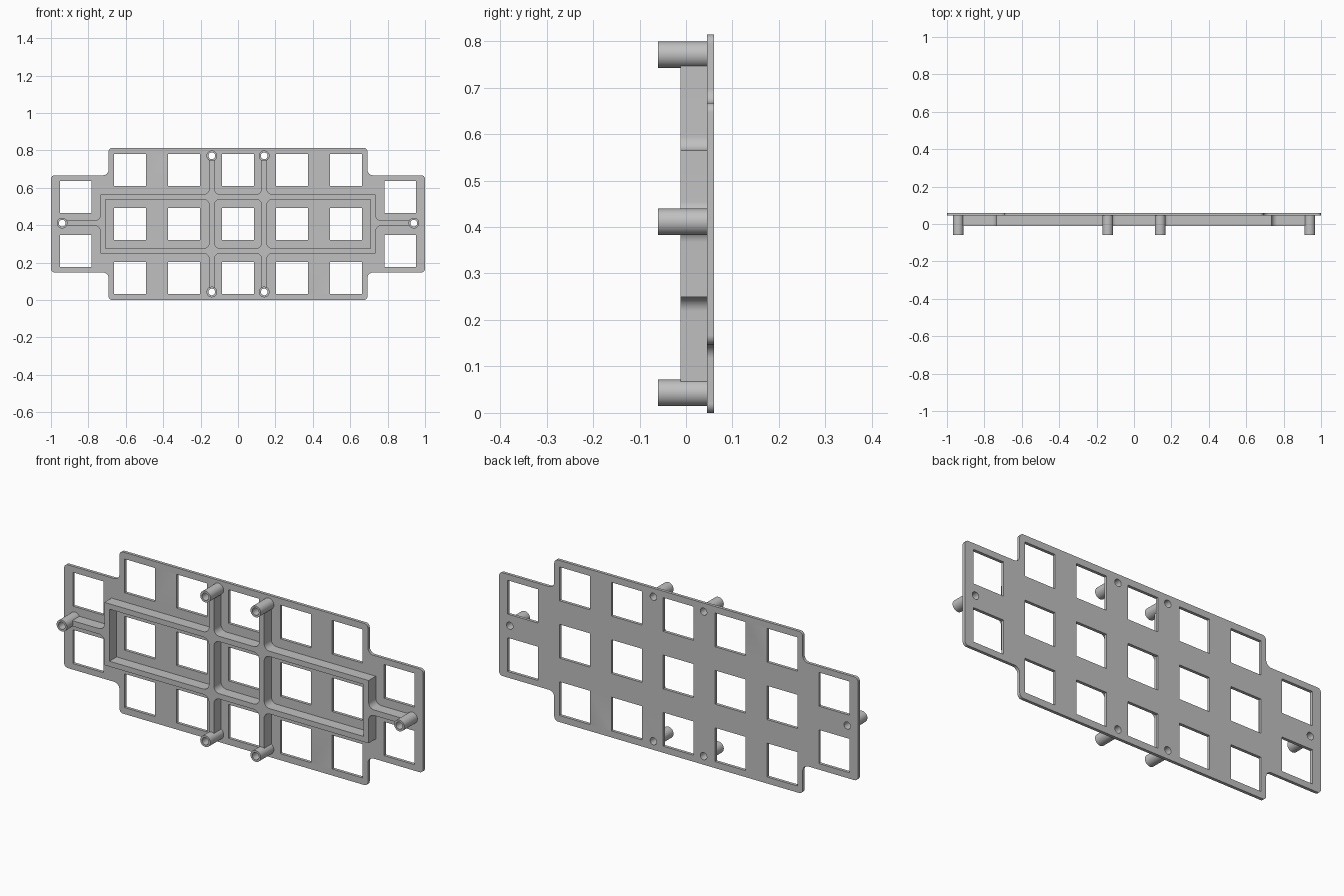
import bpy, bmesh
from math import pi, cos, sin, tan, radians
from mathutils import Vector

if "Cube" in bpy.data.objects:
    bpy.data.objects.remove(bpy.data.objects["Cube"], do_unlink=True)

GREY = (0.53, 0.53, 0.53, 1)
grey = bpy.data.materials.new("Matte grey")
grey.use_nodes = True
grey.diffuse_color = GREY
grey.node_tree.nodes["Principled BSDF"].inputs["Base Color"].default_value = GREY

MID = 0.407         # height of the horizontal centre line
PITCH = 0.289       # spacing of the windows
BOSS_X, BOSS_Z = 0.14, 0.364
SIDE_X = 0.94


def fillet(points, steps=8):
    """Round each (x, z, radius) corner of a closed polygon."""
    out = []
    for i, (x, z, r) in enumerate(points):
        p = Vector((x, z))
        if r == 0:
            out.append(p)
            continue
        a = (Vector(points[i - 1][:2]) - p).normalized()
        b = (Vector(points[(i + 1) % len(points)][:2]) - p).normalized()
        half = a.angle(b) / 2
        centre = p + (a + b).normalized() * (r / sin(half))
        start = p + a * (r / tan(half)) - centre
        end = p + b * (r / tan(half)) - centre
        for k in range(steps + 1):
            out.append(centre + start.lerp(end, k / steps).normalized() * r)
    return out


def rect(x0, x1, z0, z1):
    return [Vector(p) for p in ((x0, z0), (x1, z0), (x1, z1), (x0, z1))]


def circle(x, z, r, n=32):
    return [Vector((x + r * cos(2 * pi * k / n), z + r * sin(2 * pi * k / n))) for k in range(n)]


def extrude(name, loops, y0, y1):
    """Fill closed loops (inner ones become holes) and extrude from y0 to y1."""
    curve = bpy.data.curves.new(name, "CURVE")
    curve.dimensions = "2D"
    curve.fill_mode = "BOTH"
    curve.extrude = (y1 - y0) / 2
    for loop in loops:
        s = curve.splines.new("POLY")
        s.points.add(len(loop) - 1)
        for pt, p in zip(s.points, loop):
            pt.co = (p.x, p.y, 0, 1)
        s.use_cyclic_u = True
    temp = bpy.data.objects.new(name + " profile", curve)
    bpy.context.collection.objects.link(temp)
    mesh = bpy.data.meshes.new_from_object(
        temp.evaluated_get(bpy.context.evaluated_depsgraph_get()))
    bpy.data.objects.remove(temp, do_unlink=True)
    bm = bmesh.new()
    bm.from_mesh(mesh)
    bmesh.ops.remove_doubles(bm, verts=bm.verts, dist=1e-5)
    for v in bm.verts:
        v.co = (v.co.x, (y0 + y1) / 2 - v.co.z, v.co.y)
    bmesh.ops.recalc_face_normals(bm, faces=bm.faces)
    bm.to_mesh(mesh)
    bm.free()
    mesh.materials.clear()
    mesh.materials.append(grey)
    obj = bpy.data.objects.new(name, mesh)
    bpy.context.collection.objects.link(obj)
    bpy.ops.object.select_all(action="DESELECT")
    obj.select_set(True)
    bpy.context.view_layer.objects.active = obj
    bpy.ops.object.shade_smooth_by_angle(angle=radians(30))


def mirrored(half):
    """Close a right-hand outline with its left-hand mirror image."""
    return half + [(-x, z, r) for x, z, r in reversed(half)]


arm_z = MID + 0.004
bosses = [(sx * BOSS_X, MID + sz * BOSS_Z) for sx in (-1, 1) for sz in (-1, 1)]
bosses += [(-SIDE_X, arm_z), (SIDE_X, arm_z)]

# Plate with stepped outline, square windows and screw holes
W, H, SH = 0.692, 0.407, 0.26
outline = fillet(mirrored([
    (W, MID - H, 0.02), (W, MID - SH, 0.03), (1, MID - SH, 0.02),
    (1, MID + SH, 0.02), (W, MID + SH, 0.03), (W, MID + H, 0.02)]))
centres = [(c * PITCH, MID + r * PITCH) for c in range(-2, 3) for r in (-1, 0, 1)]
centres += [(sx * 3 * PITCH, MID + sz * PITCH / 2) for sx in (-1, 1) for sz in (-1, 1)]
h = 0.085
windows = [rect(x - h, x + h, z - h, z + h) for x, z in centres]
HOLE = 0.018
extrude("plate", [outline] + windows + [circle(x, z, HOLE) for x, z in bosses], 0.045, 0.06)

# Stiffening rib frame with arms reaching to the posts
t, f = 0.014, 0.03          # rib half width, fillet radius
OX, OZ, IX, IZ = 0.736, 0.158, 0.708, 0.131
tip, side_tip = BOSS_Z - 0.024, SIDE_X - 0.024
lower = [(BOSS_X - t, MID - OZ, f), (BOSS_X - t, MID - tip, 0),
         (BOSS_X + t, MID - tip, 0), (BOSS_X + t, MID - OZ, f), (OX, MID - OZ, 0)]
arm = [(OX, arm_z - t, f), (side_tip, arm_z - t, 0),
       (side_tip, arm_z + t, 0), (OX, arm_z + t, f)]
upper = [(x, 2 * MID - z, r) for x, z, r in reversed(lower)]
frame = fillet(mirrored(lower + arm + upper))


def cell(x0, x1, r0, r1):
    return fillet([(x0, MID - IZ, r0), (x1, MID - IZ, r1), (x1, MID + IZ, r1), (x0, MID + IZ, r0)])


cells = [cell(-IX, -BOSS_X - t, 0, f), cell(-BOSS_X + t, BOSS_X - t, f, f),
         cell(BOSS_X + t, IX, f, 0)]
extrude("rib_frame", [frame] + cells, -0.012, 0.045)

# Hollow screw posts
for i, (x, z) in enumerate(bosses):
    extrude(f"screw_post_{i + 1}", [circle(x, z, 0.0285), circle(x, z, HOLE)], -0.06, 0.045)
